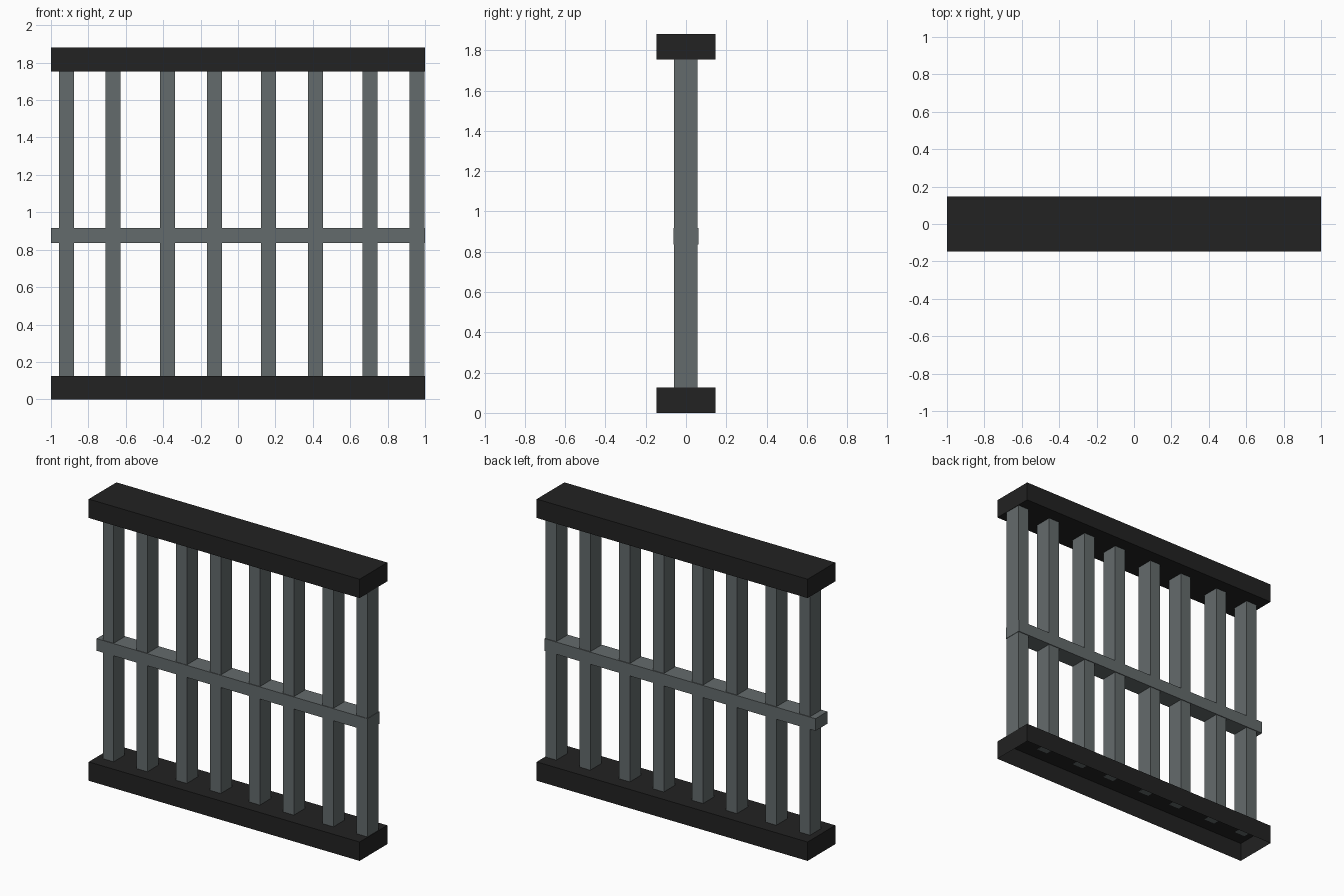
import bpy, bmesh

if "Cube" in bpy.data.objects:
    bpy.data.objects.remove(bpy.data.objects["Cube"])


def material(name, color):
    m = bpy.data.materials.new(name)
    m.diffuse_color = (*color, 1.0)
    m.use_nodes = True
    m.node_tree.nodes["Principled BSDF"].inputs["Base Color"].default_value = m.diffuse_color
    return m


black = material("black", (0.016, 0.016, 0.016))
grey = material("steel grey", (0.127, 0.147, 0.150))


def box(name, lo, hi, mat, open_bottom=False):
    """Box between two corners, optionally without its underside."""
    bm = bmesh.new()
    bmesh.ops.create_cube(bm, size=1)
    for v in bm.verts:
        v.co = [lo[i] if v.co[i] < 0 else hi[i] for i in range(3)]
    bm.normal_update()
    if open_bottom:
        under = [f for f in bm.faces if f.normal.z < -0.5]
        bmesh.ops.delete(bm, geom=under, context='FACES')
    me = bpy.data.meshes.new(name)
    bm.to_mesh(me)
    bm.free()
    me.materials.append(mat)
    ob = bpy.data.objects.new(name, me)
    bpy.context.collection.objects.link(ob)
    return ob


# Heavy rails; the lower one is hollow underneath
box("bottom_rail", (-1, -0.146, 0), (1, 0.146, 0.126), black, open_bottom=True)
box("top_rail", (-1, -0.146, 1.754), (1, 0.146, 1.88), black)

# Upright bars, unevenly spaced
for i, x in enumerate((-0.917, -0.668, -0.377, -0.126, 0.163, 0.414, 0.706, 0.957)):
    box(f"upright_bar_{i + 1}", (x - 0.04, -0.059, 0.125), (x + 0.04, 0.058, 1.755), grey)

# Crossbar, slightly proud of the uprights
box("crossbar", (-1, -0.063, 0.836), (1, 0.063, 0.917), grey)
